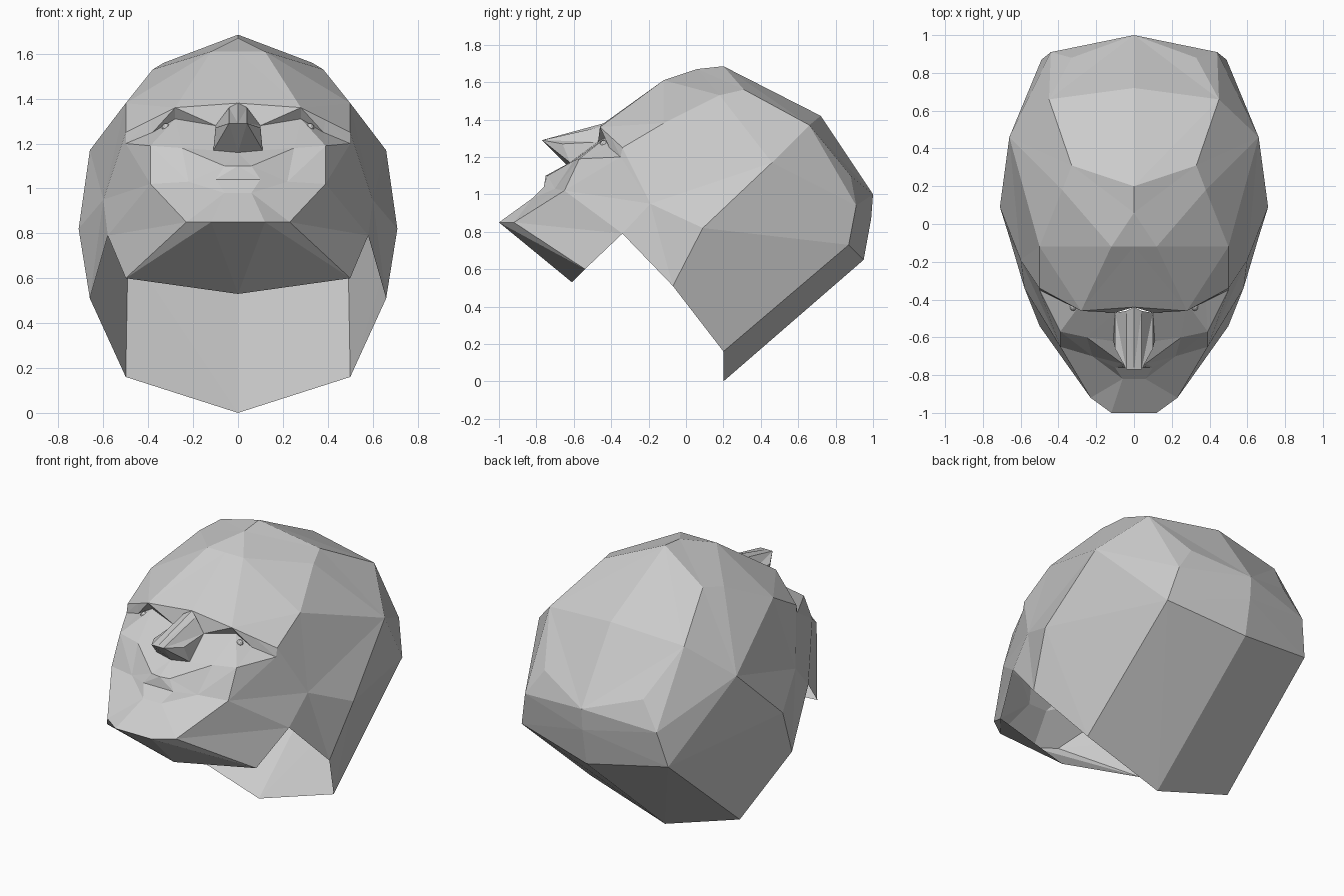
import bpy
import bmesh
from mathutils import Vector, Matrix

cube = bpy.data.objects.get("Cube")
if cube:
    bpy.data.objects.remove(cube, do_unlink=True)

clay = bpy.data.materials.new("clay grey")
clay.use_nodes = True
clay.diffuse_color = (0.6, 0.6, 0.6, 1)
clay.node_tree.nodes["Principled BSDF"].inputs["Base Color"].default_value = clay.diffuse_color

HEAD_CENTRE = Vector((0, 0.1, 0.9))


def finish(name, bm):
    """Turn the left half into a flat-shaded object mirrored across x."""
    mesh = bpy.data.meshes.new(name)
    bm.to_mesh(mesh)
    bm.free()
    mesh.materials.append(clay)
    obj = bpy.data.objects.new(name, mesh)
    bpy.context.collection.objects.link(obj)
    mirror = obj.modifiers.new("Mirror", "MIRROR")
    mirror.use_clip = True


def panels(name, *strips):
    """Loft each strip of point rows into facets that bulge outward."""
    bm = bmesh.new()
    verts = {}

    def facet(*points):
        for p in points:
            if p not in verts:
                verts[p] = bm.verts.new(p)
        face = bm.faces.new([verts[p] for p in points])
        face.normal_update()
        if face.normal.dot(face.calc_center_median() - HEAD_CENTRE) < 0:
            face.normal_flip()

    def reach(p, q):
        return ((Vector(p) + Vector(q)) / 2 - HEAD_CENTRE).length

    for rows in strips:
        for upper, lower in zip(rows, rows[1:]):
            for i in range(len(upper) - 1):
                a, b, c, d = upper[i], upper[i + 1], lower[i + 1], lower[i]
                ring = list(dict.fromkeys((a, b, c, d)))
                if len(ring) < 4:
                    facet(*ring)
                elif reach(a, c) > reach(b, d):
                    facet(a, b, c)
                    facet(a, c, d)
                else:
                    facet(a, b, d)
                    facet(b, c, d)
    finish(name, bm)


# Forehead and crown landmarks
brow_mid, brow_peak = (0, -.44, 1.38), (.28, -.46, 1.36)
brow_out, temple = (.39, -.4, 1.305), (.5, -.34, 1.25)
forehead_mid, forehead_in, forehead_out = (0, -.12, 1.61), (.12, -.12, 1.61), (.5, -.12, 1.38)
dome_front, dome_side = (0, .06, 1.67), (.38, .18, 1.53)
dome_top, dome_shoulder = (0, .2, 1.685), (.33, .31, 1.56)
crown_mid, crown_side = (0, .72, 1.42), (.45, .66, 1.37)

# Back, neck and jaw landmarks
back_top, back_top_side = (0, 1, 1), (.33, .88, 1.1)
back_mid, back_mid_side = (0, .99, .87), (.44, .91, .94)
back_low, back_low_side = (0, .95, .65), (.49, .87, .73)
nape_mid, nape_side = (0, .2, 0), (.5, .2, .16)
ear_top, ear_low = (.66, .46, 1.17), (.71, .09, .82)
neck_front = (.66, -.07, .51)
jaw_hinge, jaw_notch, jaw_low = (.6, -.19, .95), (.58, -.34, .79), (.5, -.54, .6)
throat = (0, -.61, .53)

# Face landmarks
bridge, lid_in, lid_out = (.1, -.47, 1.28), (.28, -.42, 1.31), (.38, -.41, 1.25)
eye_corner, under_eye = (.5, -.35, 1.2), (.25, -.6, 1.18)
cheek_top, cheek_low = (.39, -.57, 1.19), (.39, -.65, 1.02)
nasion, tip_mid, tip_side = (.04, -.46, 1.36), (0, -.77, 1.29), (.04, -.77, 1.29)
wing_top, wing_low, nose_base = (.1, -.66, 1.27), (.11, -.62, 1.17), (0, -.64, 1.16)
lip_mid, lip_peak = (0, -.75, 1.1), (.06, -.74, 1.1)
mouth_mid, mouth_in, mouth_corner = (0, -.76, 1.04), (.1, -.76, 1.04), (.22, -.7, 1.03)
lower_mid, lower_lip = (0, -.82, .98), (.06, -.82, .98)
chin_mid, chin_tip, chin_corner = (0, -1, .85), (.12, -1, .85), (.23, -.92, .85)

# Skull: forehead, dome, back of the head and open nape
panels(
    "skull",
    [[brow_mid, brow_peak, brow_out, temple],
     [forehead_mid, forehead_in, forehead_out, forehead_out]],
    [[forehead_mid, forehead_in], [dome_front, dome_side], [dome_top, dome_shoulder],
     [crown_mid, crown_side], [back_top, back_top_side], [back_mid, back_mid_side],
     [back_low, back_low_side], [nape_mid, nape_side]],
    [[forehead_in, dome_side, dome_shoulder, crown_side],
     [forehead_out, forehead_out, ear_top, ear_top]],
)

# Sides of the head and neck
panels(
    "head_side",
    [[temple, forehead_out, ear_top], [jaw_hinge, jaw_hinge, ear_low]],
    [[jaw_hinge, ear_low], [jaw_notch, neck_front]],
    [[crown_side, ear_top, ear_low, neck_front],
     [back_top_side, back_mid_side, back_low_side, nape_side]],
)

# Jaw sides and underside of the chin
panels(
    "jaw",
    [[temple, jaw_hinge, jaw_hinge, jaw_notch, jaw_low],
     [eye_corner, eye_corner, cheek_low, cheek_low, chin_corner]],
    [[chin_mid, chin_tip, chin_corner], [throat, throat, jaw_low]],
)

# Brow ledge, eye sockets and cheeks
panels(
    "brow_and_cheeks",
    [[brow_mid, brow_peak, brow_out, temple],
     [bridge, lid_in, lid_out, eye_corner],
     [wing_low, under_eye, cheek_top, eye_corner],
     [lip_peak, mouth_corner, cheek_low, cheek_low]],
)

# Nose with a flat underside
panels(
    "nose",
    [[brow_mid, nasion, bridge], [tip_mid, tip_side, wing_top],
     [nose_base, nose_base, wing_low]],
    [[bridge, wing_top], [wing_low, wing_low]],
)

# Lips and chin pad
panels(
    "mouth_and_chin",
    [[nose_base, wing_low], [lip_mid, lip_peak]],
    [[lip_mid, lip_peak, mouth_corner], [mouth_mid, mouth_in, mouth_corner],
     [lower_mid, lower_lip, mouth_corner]],
    [[lower_mid, lower_lip, mouth_corner, cheek_low],
     [chin_mid, chin_tip, chin_corner, chin_corner]],
)

# Small eyeballs
eye = bmesh.new()
bmesh.ops.create_icosphere(eye, subdivisions=2, radius=.02,
                           matrix=Matrix.Translation((.32, -.44, 1.27)))
finish("eyeballs", eye)
